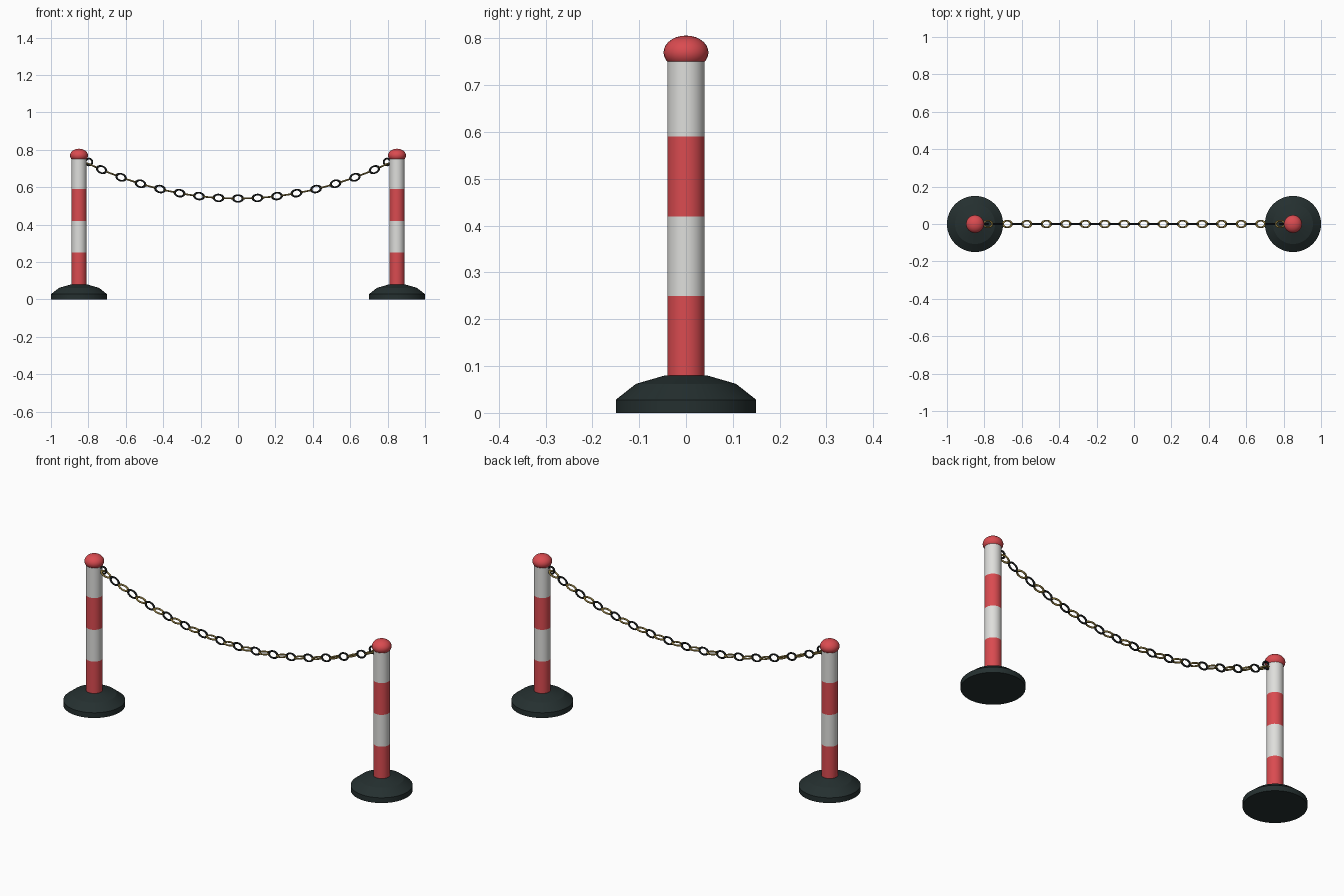
import bpy, bmesh, math
from mathutils import Matrix

if "Cube" in bpy.data.objects:
    bpy.data.objects.remove(bpy.data.objects["Cube"])


def material(name, rgb):
    m = bpy.data.materials.new(name)
    m.use_nodes = True
    m.diffuse_color = (*rgb, 1)
    m.node_tree.nodes["Principled BSDF"].inputs["Base Color"].default_value = (*rgb, 1)
    return m


RED = material("red plastic", (0.7, 0.07, 0.08))
WHITE = material("white plastic", (0.73, 0.73, 0.71))
RUBBER = material("dark rubber", (0.018, 0.029, 0.029))
BLACK = material("black link", (0.01, 0.012, 0.012))
GOLD = material("gold link", (0.28, 0.2, 0.05))


def finish(name, bm, mats, angle=30):
    bmesh.ops.recalc_face_normals(bm, faces=bm.faces)
    mesh = bpy.data.meshes.new(name)
    bm.to_mesh(mesh)
    bm.free()
    for m in mats:
        mesh.materials.append(m)
    ob = bpy.data.objects.new(name, mesh)
    bpy.context.collection.objects.link(ob)
    bpy.ops.object.select_all(action='DESELECT')
    bpy.context.view_layer.objects.active = ob
    ob.select_set(True)
    bpy.ops.object.shade_smooth_by_angle(angle=math.radians(angle))
    return ob


def lathe(name, profile, x, mats, sides, rule=None):
    """Spin an (r, z) profile around a vertical axis at x, closing both ends."""
    bm = bmesh.new()
    rings = [[bm.verts.new((x + r * math.cos(i * math.tau / sides),
                            r * math.sin(i * math.tau / sides), z))
              for i in range(sides)] for r, z in profile]
    for a, b in zip(rings, rings[1:]):
        for i in range(sides):
            j = (i + 1) % sides
            bm.faces.new((a[i], a[j], b[j], b[i]))
    bm.faces.new(rings[0])
    bm.faces.new(rings[-1])
    if rule:
        for f in bm.faces:
            f.material_index = rule(f.calc_center_median().z)
    return finish(name, bm, mats, 15)


def add_torus(bm, matrix, major, minor, mat=0, seg=20, sub=8):
    """Ring lying in its local xy plane."""
    rings = []
    for i in range(seg):
        a = i * math.tau / seg
        spin = matrix @ Matrix.Rotation(a, 4, 'Z')
        rings.append([bm.verts.new(spin @ Matrix.Translation(
            (major + minor * math.cos(t), 0, minor * math.sin(t))).to_translation())
            for t in (k * math.tau / sub for k in range(sub))])
    for i in range(seg):
        a, b = rings[i], rings[(i + 1) % seg]
        for k in range(sub):
            n = (k + 1) % sub
            f = bm.faces.new((a[k], a[n], b[n], b[k]))
            f.material_index = mat


# Two posts: weighted base, striped pole, squashed ball cap, chain eye
POST_X = 0.85
STRIPES = [0.07, 0.25, 0.42, 0.59, 0.755]
for side, label in ((1, "left"), (-1, "right")):
    x = side * POST_X
    lathe(label + "_base", [(0.15, 0), (0.15, 0.028), (0.107, 0.062), (0.045, 0.08)],
          x, [RUBBER], 48)
    lathe(label + "_pole", [(0.04, z) for z in STRIPES], x, [RED, WHITE], 32,
          lambda z: sum(z > s for s in STRIPES[1:4]) % 2)

    bm = bmesh.new()
    bmesh.ops.create_uvsphere(bm, u_segments=24, v_segments=14, radius=0.048,
                              matrix=Matrix.Translation((x, 0, 0.77))
                              @ Matrix.Diagonal((1, 1, 0.75, 1)))
    finish(label + "_cap", bm, [RED])

    bm = bmesh.new()
    add_torus(bm, Matrix.Translation((side * 0.797, 0, 0.735))
              @ Matrix.Rotation(math.pi / 2, 4, 'X'), 0.018, 0.005)
    finish(label + "_chain_eye", bm, [BLACK], 60)

# Sagging chain: upright black links alternate with flat gold links
STEP, SAG, LOW = 0.0521, 0.29, 0.54
bm = bmesh.new()
for n in range(-15, 16):
    x = n * STEP
    slope = math.atan(2 * SAG * x)
    upright = n % 2 == 0
    place = (Matrix.Translation((x, 0, LOW + SAG * x * x))
             @ Matrix.Rotation(-slope, 4, 'Y')
             @ Matrix.Rotation(math.pi / 2 if upright else 0, 4, 'X')
             @ Matrix.Diagonal((1.42, 1, 1, 1)))
    add_torus(bm, place, 0.018, 0.0045, 0 if upright else 1)
finish("chain", bm, [BLACK, GOLD], 60)
